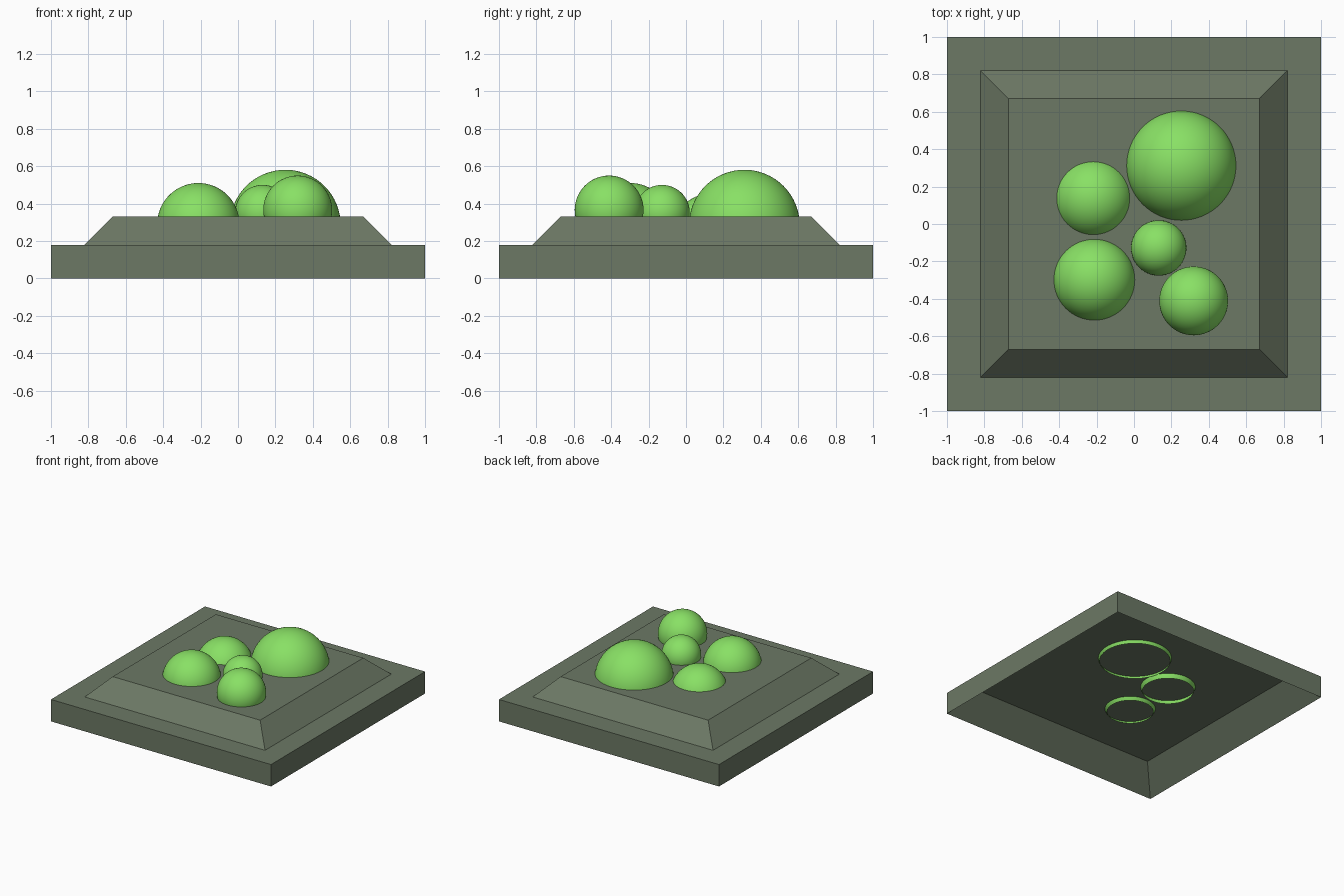
import bpy, bmesh

if "Cube" in bpy.data.objects:
    bpy.data.objects.remove(bpy.data.objects["Cube"])


def material(name, color):
    m = bpy.data.materials.new(name)
    m.diffuse_color = (*color, 1.0)
    m.use_nodes = True
    m.node_tree.nodes["Principled BSDF"].inputs["Base Color"].default_value = m.diffuse_color
    return m


def add_object(name, bm, mat, smooth=False):
    bmesh.ops.recalc_face_normals(bm, faces=bm.faces)
    for f in bm.faces:
        f.smooth = smooth
    me = bpy.data.meshes.new(name)
    bm.to_mesh(me)
    bm.free()
    me.materials.append(mat)
    ob = bpy.data.objects.new(name, me)
    bpy.context.collection.objects.link(ob)
    return ob


def square_loft(name, profile, mat, caps=False, closed=False):
    """Skin square rings given as (half width, height) pairs."""
    bm = bmesh.new()
    rings = [[bm.verts.new((sx * h, sy * h, z))
              for sx, sy in ((-1, -1), (1, -1), (1, 1), (-1, 1))]
             for h, z in profile]
    pairs = list(zip(rings, rings[1:]))
    if closed:
        pairs.append((rings[-1], rings[0]))
    for a, b in pairs:
        for i in range(4):
            j = (i + 1) % 4
            bm.faces.new((a[i], a[j], b[j], b[i]))
    if caps:
        bm.faces.new(rings[0])
        bm.faces.new(rings[-1])
    return add_object(name, bm, mat)


def ball(name, x, y, z, r, mat, cut=None):
    """Smooth ball, optionally left open below a cut height."""
    bm = bmesh.new()
    bmesh.ops.create_uvsphere(bm, u_segments=64, v_segments=32, radius=r)
    bmesh.ops.translate(bm, verts=bm.verts, vec=(x, y, z))
    if cut is not None:
        bmesh.ops.bisect_plane(bm, geom=bm.verts[:] + bm.edges[:] + bm.faces[:],
                               plane_co=(0, 0, cut), plane_no=(0, 0, 1),
                               clear_inner=True)
    return add_object(name, bm, mat, smooth=True)


stone = material("stone", (0.15, 0.19, 0.13))
green = material("green", (0.25, 0.75, 0.13))

# Base rim with a hollow, sloping underside
square_loft("base_rim", [(1.0, 0.0), (1.0, 0.18), (0.82, 0.18)], stone, closed=True)

# Raised plinth with sloping sides
square_loft("plinth", [(0.82, 0.18), (0.67, 0.33)], stone, caps=True)

# Bubbles: three sunken domes, two whole balls
ball("large_bubble", 0.253, 0.312, 0.285, 0.296, green, 0.155)
ball("back_bubble", -0.218, 0.138, 0.24, 0.215, green, 0.145)
ball("front_bubble", -0.212, -0.298, 0.29, 0.22, green, 0.155)
ball("small_bubble", 0.132, -0.128, 0.352, 0.148, green)
ball("corner_bubble", 0.319, -0.411, 0.366, 0.184, green)
